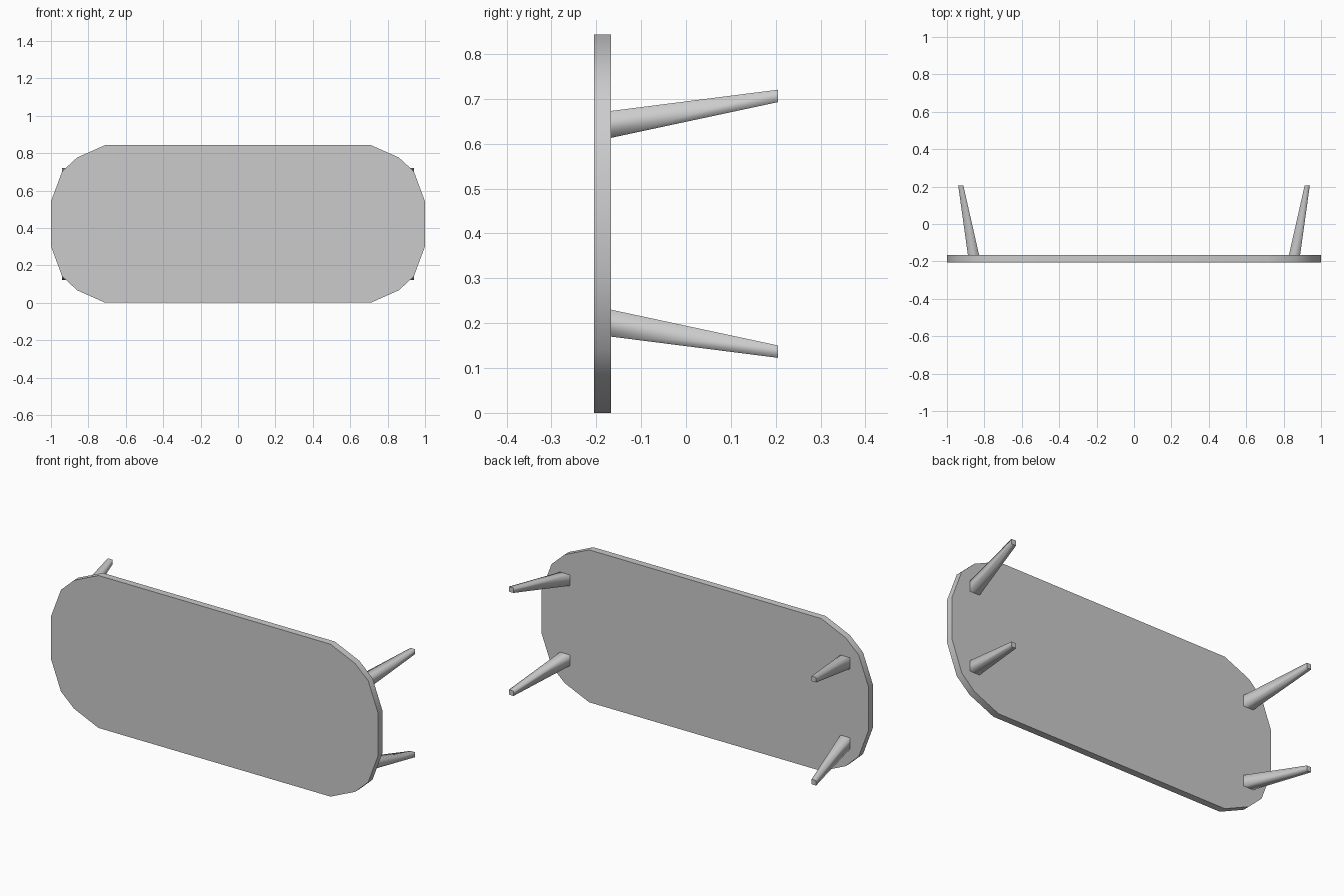
import bpy, bmesh, math

if "Cube" in bpy.data.objects:
    bpy.data.objects.remove(bpy.data.objects["Cube"])

Y_FRONT, Y_BACK, Y_TIP = -0.205, -0.167, 0.205
MID_Z = 0.4215


def make_object(name, bm):
    bmesh.ops.recalc_face_normals(bm, faces=bm.faces)
    mesh = bpy.data.meshes.new(name)
    bm.to_mesh(mesh)
    bm.free()
    obj = bpy.data.objects.new(name, mesh)
    bpy.context.collection.objects.link(obj)
    return obj


def smooth_by_angle(bm, degrees):
    for face in bm.faces:
        face.smooth = True
    for edge in bm.edges:
        edge.smooth = edge.calc_face_angle(0) < math.radians(degrees)


# Tabletop: one faceted corner mirrored into a full outline, then extruded
corner = [(1.0, 0.12), (0.94, 0.281), (0.86, 0.355), (0.71, 0.4215)]
half = corner + [(-x, z) for x, z in reversed(corner)]
outline = half + [(-x, -z) for x, z in half]

bm = bmesh.new()
face = bm.faces.new([bm.verts.new((x, Y_FRONT, MID_Z + z)) for x, z in outline])
extruded = bmesh.ops.extrude_face_region(bm, geom=[face], use_keep_orig=True)
verts = [g for g in extruded["geom"] if isinstance(g, bmesh.types.BMVert)]
bmesh.ops.translate(bm, verts=verts, vec=(0, Y_BACK - Y_FRONT, 0))
smooth_by_angle(bm, 35)
make_object("tabletop", bm)


# Legs: square tapered bars splayed outwards towards the tip
def make_leg(name, sx, sz):
    bm = bmesh.new()
    rings = []
    for y, x, z, h in ((Y_BACK, 0.858, 0.2215, 0.030), (Y_TIP, 0.926, 0.285, 0.0138)):
        rings.append([bm.verts.new((sx * x + dx * h, y, MID_Z + sz * z + dz * h))
                      for dx, dz in ((-1, -1), (1, -1), (1, 1), (-1, 1))])
    caps = [bm.faces.new(ring) for ring in rings]
    for i in range(4):
        j = (i + 1) % 4
        side = bm.faces.new((rings[0][i], rings[0][j], rings[1][j], rings[1][i]))
        side.smooth = True
    for cap in caps:
        for edge in cap.edges:
            edge.smooth = False
    make_object(name, bm)


for sx, side in ((-1, "left"), (1, "right")):
    for sz, level in ((-1, "lower"), (1, "upper")):
        make_leg(f"{level}_{side}_leg", sx, sz)
